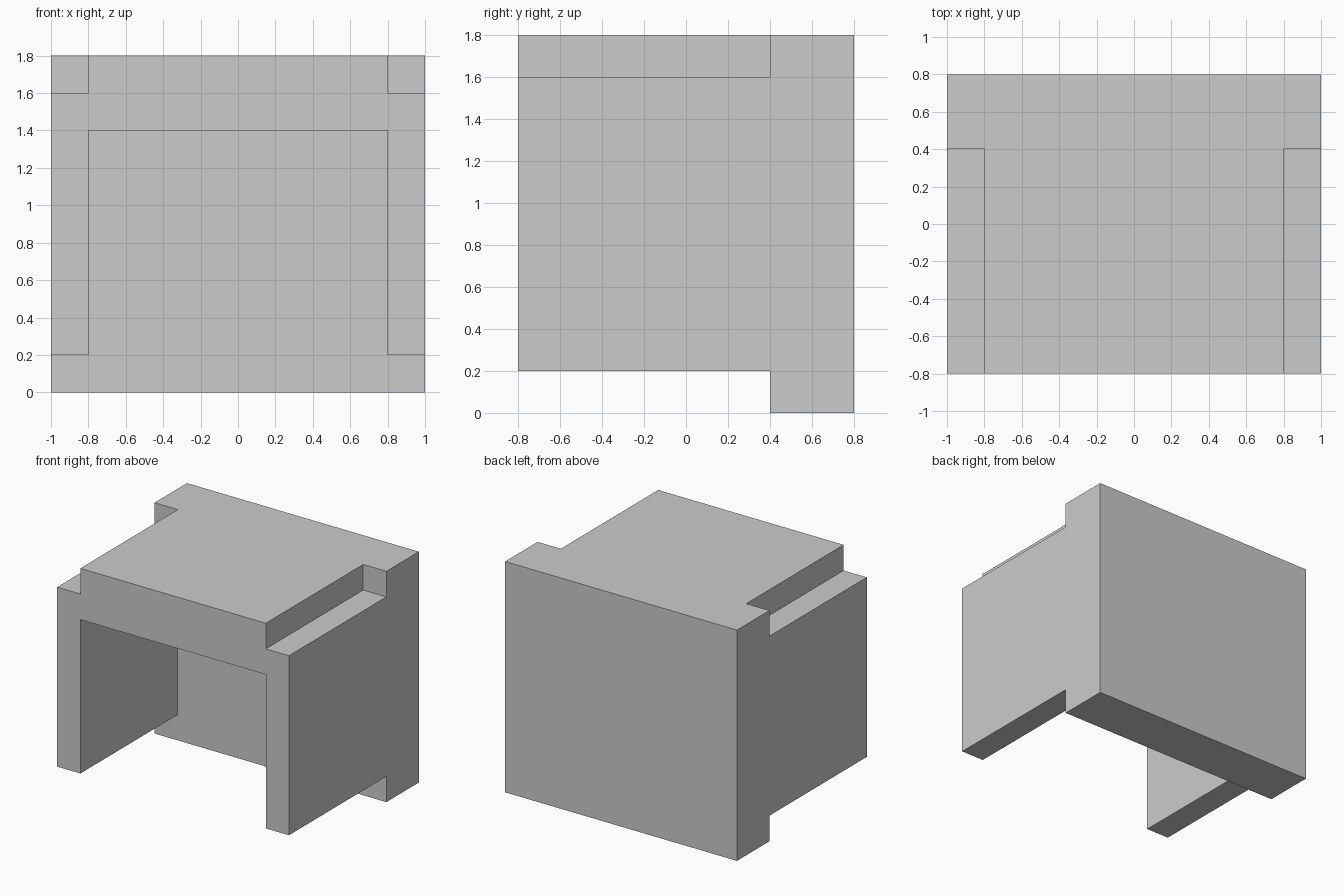
import bpy
from mathutils import Vector

if "Cube" in bpy.data.objects:
    bpy.data.objects.remove(bpy.data.objects["Cube"])


def box(name, low, high):
    """Add a box spanning two opposite corners."""
    low, high = Vector(low), Vector(high)
    bpy.ops.mesh.primitive_cube_add(size=1, location=(low + high) / 2)
    obj = bpy.context.object
    obj.name = name
    obj.scale = high - low
    bpy.ops.object.transform_apply(location=True, rotation=True, scale=True)
    return obj


# Thick back wall reaching the ground
box("back_wall", (-1, 0.4, 0), (1, 0.8, 1.8))

# Raised top slab between the side panels
box("top_slab", (-0.8, -0.8, 1.4), (0.8, 0.4, 1.8))

# Side panels, mirrored left and right
panels = box("side_panels", (0.8, -0.8, 0.2), (1, 0.4, 1.6))
mirror = panels.modifiers.new("mirror", "MIRROR")
mirror.use_axis = (True, False, False)
mirror.use_mirror_merge = False
